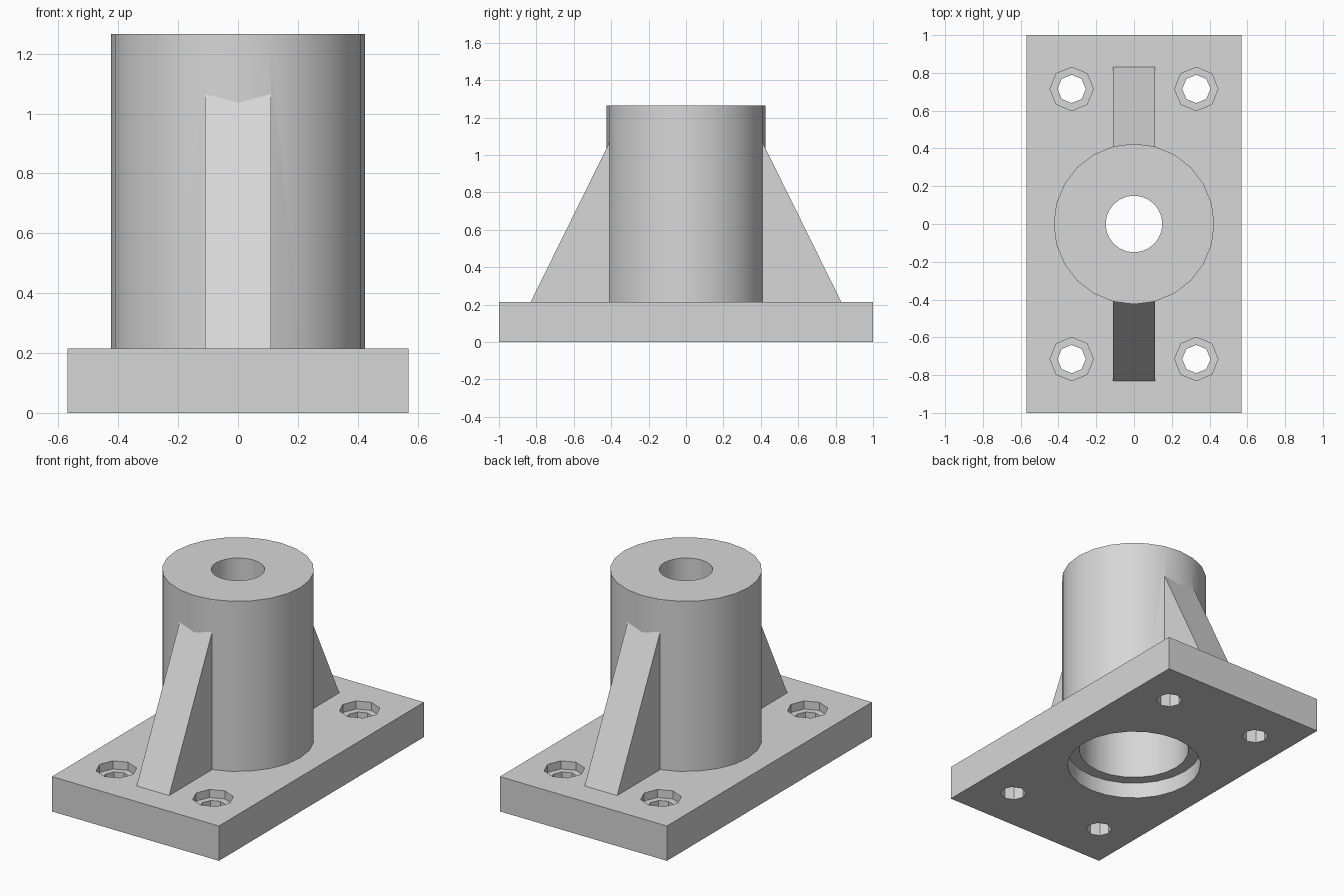
import bpy, bmesh, math

if "Cube" in bpy.data.objects:
    bpy.data.objects.remove(bpy.data.objects["Cube"])

metal = bpy.data.materials.new("light grey")
metal.diffuse_color = (0.68, 0.68, 0.68, 1)
metal.use_nodes = True
metal.node_tree.nodes["Principled BSDF"].inputs["Base Color"].default_value = metal.diffuse_color


def make_object(name, bm):
    bmesh.ops.recalc_face_normals(bm, faces=bm.faces[:])
    mesh = bpy.data.meshes.new(name)
    bm.to_mesh(mesh)
    bm.free()
    mesh.materials.append(metal)
    obj = bpy.data.objects.new(name, mesh)
    bpy.context.collection.objects.link(obj)
    return obj


def turned(name, profile, sides, x=0, y=0):
    """Solid of revolution from (radius, z) points, capped at both ends."""
    bm = bmesh.new()
    rings = []
    for r, z in profile:
        angles = [2 * math.pi * i / sides for i in range(sides)]
        rings.append([bm.verts.new((x + r * math.cos(a), y + r * math.sin(a), z)) for a in angles])
    for low, high in zip(rings, rings[1:]):
        for i in range(sides):
            j = (i + 1) % sides
            bm.faces.new((low[i], low[j], high[j], high[i]))
    bm.faces.new(rings[0][::-1])
    bm.faces.new(rings[-1])
    return make_object(name, bm)


def rib(name, side):
    """Sloping gusset: a (y, z) profile extruded across x."""
    profile = [(0.38, 0.15), (0.83, 0.15), (0.83, 0.215), (0.38, 1.127)]
    bm = bmesh.new()
    face = bm.faces.new([bm.verts.new((-0.111, side * y, z)) for y, z in profile])
    ext = bmesh.ops.extrude_face_region(bm, geom=[face])
    verts = [v for v in ext["geom"] if isinstance(v, bmesh.types.BMVert)]
    bmesh.ops.translate(bm, verts=verts, vec=(0.222, 0, 0))
    return make_object(name, bm)


# Base plate
bm = bmesh.new()
bmesh.ops.create_cube(bm, size=1)
bmesh.ops.scale(bm, verts=bm.verts, vec=(1.14, 2.0, 0.215))
bmesh.ops.translate(bm, verts=bm.verts, vec=(0, 0, 0.1075))
housing = make_object("flanged_housing", bm)

# Boss and the two ribs, joined to the plate
joined = [turned("boss", [(0.425, 0.15), (0.425, 1.265)], 24),
          rib("front_rib", -1), rib("back_rib", 1)]

# Stepped central bore and four counterbored bolt holes
cut = [turned("bore_cutter", [(0.392, -0.1), (0.392, 0.1), (0.322, 0.1),
                              (0.322, 1.05), (0.15, 1.05), (0.15, 1.4)], 24)]
for x in (-0.33, 0.33):
    for y in (-0.715, 0.715):
        cut.append(turned("bolt_hole_cutter", [(0.075, -0.1), (0.075, 0.165),
                                               (0.115, 0.165), (0.115, 0.3)], 8, x, y))

for operation, parts in (("UNION", joined), ("DIFFERENCE", cut)):
    for part in parts:
        mod = housing.modifiers.new(part.name, "BOOLEAN")
        mod.operation = operation
        mod.solver = "EXACT"
        mod.object = part

# Apply the booleans and remove the helpers
bpy.context.view_layer.objects.active = housing
housing.select_set(True)
for mod in list(housing.modifiers):
    bpy.ops.object.modifier_apply(modifier=mod.name)
for part in joined + cut:
    bpy.data.objects.remove(part, do_unlink=True)

# Smooth round walls, crisp edges everywhere else
bpy.ops.object.shade_smooth_by_angle(angle=math.radians(20))
